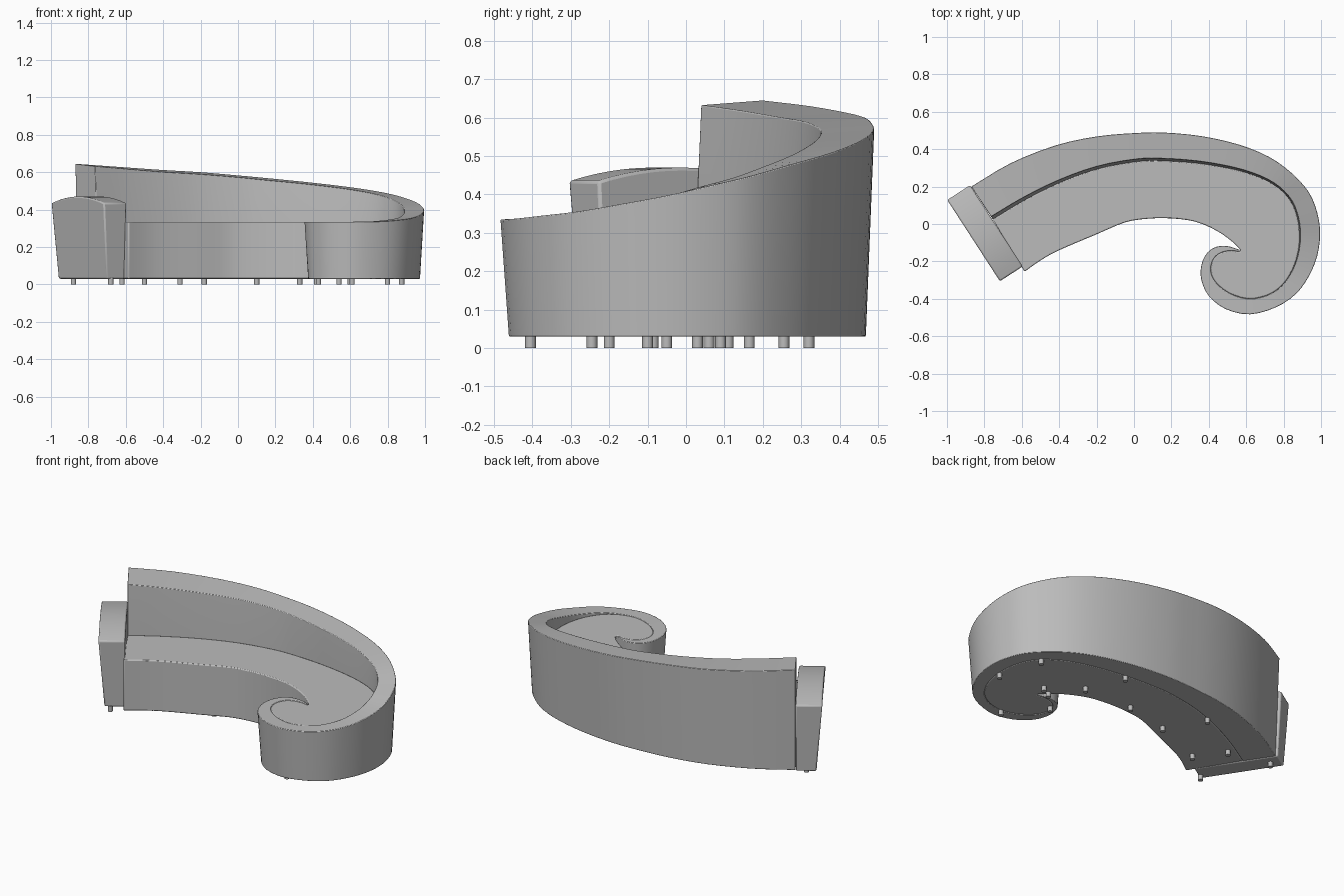
import bpy, bmesh, math
from mathutils import Vector

cube = bpy.data.objects.get("Cube")
if cube:
    bpy.data.objects.remove(cube, do_unlink=True)

fabric = bpy.data.materials.new("grey_fabric")
fabric.use_nodes = True
fabric.diffuse_color = (0.5, 0.5, 0.5, 1)
fabric.node_tree.nodes["Principled BSDF"].inputs["Base Color"].default_value = (0.5, 0.5, 0.5, 1)

FLOOR, SEAT = 0.03, 0.335


def finish(name, bm, bevel=0.0):
    """Turn a bmesh into a smooth, lightly rounded object."""
    bmesh.ops.recalc_face_normals(bm, faces=bm.faces)
    mesh = bpy.data.meshes.new(name)
    bm.to_mesh(mesh)
    bm.free()
    mesh.materials.append(fabric)
    ob = bpy.data.objects.new(name, mesh)
    bpy.context.collection.objects.link(ob)
    bpy.ops.object.select_all(action='DESELECT')
    ob.select_set(True)
    bpy.context.view_layer.objects.active = ob
    bpy.ops.object.shade_smooth_by_angle(angle=math.radians(35))
    if bevel:
        mod = ob.modifiers.new("soft_edges", 'BEVEL')
        mod.width, mod.segments = bevel, 2
        mod.limit_method, mod.angle_limit = 'ANGLE', math.radians(40)
    return ob


def spline(points, steps=3):
    """Catmull-Rom curve through the points."""
    p = [Vector(q) for q in points]
    p = [p[0] * 2 - p[1]] + p + [p[-1] * 2 - p[-2]]
    out = []
    for a, b, c, d in zip(p, p[1:], p[2:], p[3:]):
        for i in range(steps):
            t = i / steps
            out.append((b * 2 + (c - a) * t + (a * 2 - b * 5 + c * 4 - d) * t**2
                        + (b * 3 - a - c * 3 + d) * t**3) / 2)
    return out + [p[-2]]


def loft(bm, rings):
    """Skin closed rings of points and cap both ends."""
    rows = [[bm.verts.new(v) for v in ring] for ring in rings]
    n = len(rows[0])
    for r, s in zip(rows, rows[1:]):
        for i in range(n):
            bm.faces.new((r[i], r[(i + 1) % n], s[(i + 1) % n], s[i]))
    bm.faces.new(rows[0])
    bm.faces.new(rows[-1][::-1])


# Backrest rails: outer edge with height, and inner edge, ending in a curl
outer = spline([(-.87, .2, .645), (-.66, .325, .63), (-.42, .42, .613), (-.2, .468, .6),
                (0, .486, .583), (.16, .489, .568), (.36, .47, .548), (.56, .425, .525),
                (.72, .36, .502), (.84, .275, .478), (.935, .17, .448), (.98, .06, .422),
                (.995, -.05, .397), (.98, -.17, .375), (.935, -.28, .356), (.865, -.375, .345),
                (.76, -.445, .337), (.62, -.483, SEAT), (.49, -.455, SEAT), (.4, -.385, SEAT),
                (.36, -.3, SEAT), (.36, -.22, SEAT), (.39, -.155, SEAT), (.44, -.122, SEAT),
                (.5, -.118, SEAT), (.565, -.138, SEAT)])
inner = spline([(-.755, .025), (-.59, .125), (-.4, .22), (-.2, .293), (0, .332), (.14, .338),
                (.34, .325), (.53, .293), (.67, .25), (.77, .195), (.84, .12), (.875, .03),
                (.885, -.05), (.88, -.14), (.85, -.24), (.79, -.33), (.71, -.382), (.61, -.4),
                (.51, -.37), (.44, -.315), (.412, -.26), (.415, -.21), (.437, -.172),
                (.475, -.15), (.52, -.143), (.565, -.148)])
bm = bmesh.new()
rings = []
for o, i in zip(outer, inner):
    flat = o.to_2d()
    across = i - flat
    unit, gap = across.normalized(), across.length
    foot = flat + unit * min(.022, gap * .4)
    lip = i - unit * .016 * (o.z - SEAT) / .3
    rings.append([(*foot, FLOOR), (*o,), (*lip, o.z - .012 * (o.z - SEAT) / .3),
                  (*i, SEAT - .02), (*i, FLOOR)])
loft(bm, rings)
finish("curled_backrest", bm, .004)

# Seat fills the space between the backrest and the curved front edge
front = spline([(-.585, -.255), (-.5, -.195), (-.4, -.14), (-.2, -.055), (-.05, .008),
                (.07, .028), (.2, .03), (.33, .012), (.44, -.035), (.52, -.09), (.57, -.138)])
outline = inner + front[::-1]
bm = bmesh.new()
loft(bm, [[(*p, z) for p in outline] for z in (FLOOR, SEAT)])
finish("seat", bm, .006)

# Arm block with arched top, slanting inwards towards the floor
back_mid, front_mid = Vector((-.938, .168)), Vector((-.656, -.267))
centre = (back_mid + front_mid) / 2
along = (front_mid - back_mid).normalized()
half = (front_mid - back_mid).length / 2
side = Vector((along.y, -along.x))


def arm_ring(top_offset, foot_offset):
    ring = []
    for k in range(13):
        t = k / 6 - 1
        p = centre + along * half * t + side * top_offset
        ring.append((*p, .435 + .035 * (1 - t * t)))
    for t in (1, -1):
        p = centre + along * (half - .02) * t + side * foot_offset
        ring.append((*p, FLOOR))
    return ring


bm = bmesh.new()
loft(bm, [arm_ring(.073, .04), arm_ring(-.073, -.073)])
finish("arm_block", bm, .008)

# Small round feet
feet = [(-.88, .11), (-.68, -.245), (-.62, .06), (-.5, -.1), (-.31, .255), (-.18, .03),
        (.1, .09), (.33, .32), (.42, .09), (.43, -.2), (.54, -.085), (.6, -.05),
        (.61, -.405), (.8, .165), (.875, -.1)]
for n, (x, y) in enumerate(feet, 1):
    bm = bmesh.new()
    bmesh.ops.create_cone(bm, cap_ends=True, segments=12, radius1=.014, radius2=.014, depth=.034)
    bmesh.ops.translate(bm, verts=bm.verts, vec=(x, y, .017))
    finish(f"foot_{n}", bm)
